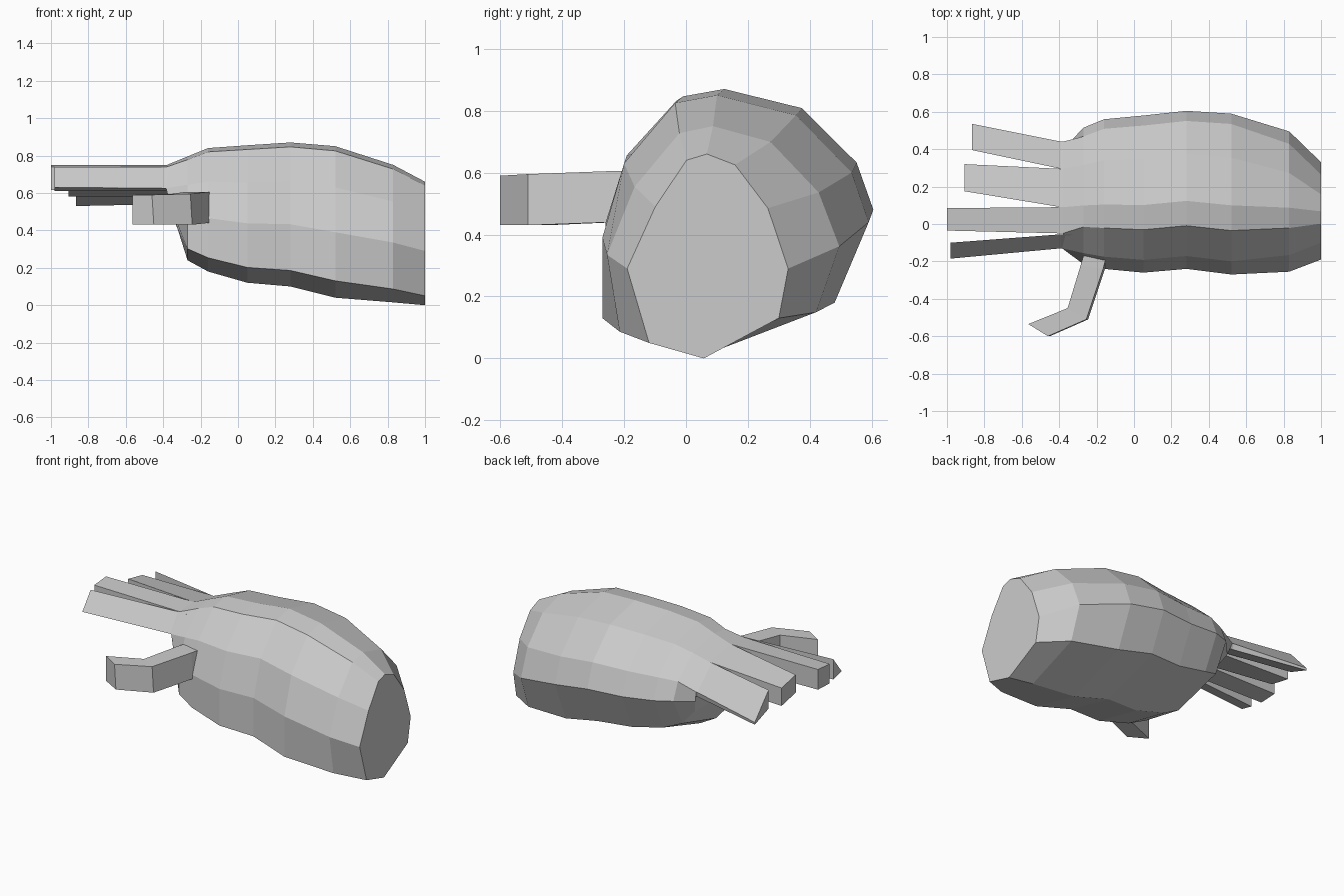
import bpy, bmesh

if "Cube" in bpy.data.objects:
    bpy.data.objects.remove(bpy.data.objects["Cube"])


def make(name, rings):
    """Loft a closed mesh through equally sized rings of points."""
    bm = bmesh.new()
    loops = [[bm.verts.new(p) for p in ring] for ring in rings]
    n = len(loops[0])
    for a, b in zip(loops, loops[1:]):
        for i in range(n):
            j = (i + 1) % n
            bm.faces.new((a[i], a[j], b[j], b[i]))
    bm.faces.new(loops[0])
    bm.faces.new(loops[-1])
    bmesh.ops.recalc_face_normals(bm, faces=bm.faces)
    mesh = bpy.data.meshes.new(name)
    bm.to_mesh(mesh)
    bm.free()
    bpy.context.collection.objects.link(bpy.data.objects.new(name, mesh))


def unit(profile):
    """Scale a (y, z) profile to the 0..1 square."""
    ys, zs = zip(*profile)
    return [((y - min(ys)) / (max(ys) - min(ys)), (z - min(zs)) / (max(zs) - min(zs)))
            for y, z in profile]


# Cross-sections of the wrist cut and of the palm
wrist = unit([(.065, .66), (.155, .625), (.26, .485), (.325, .29), (.295, .13),
              (.055, 0), (-.12, .05), (-.19, .29), (-.10, .49), (0, .64)])
palm = unit([(.10, .85), (.355, .785), (.535, .60), (.59, .44), (.48, .18),
             (.08, .04), (-.27, .13), (-.27, .39), (-.20, .63), (-.035, .825)])

# Stations: x, y range, z range, share of wrist profile
stations = [(1.0, -.19, .33, 0, .66, 1), (.83, -.255, .495, .015, .75, .4),
            (.52, -.27, .59, .04, .85, 0), (.28, -.24, .605, .10, .87, 0),
            (.05, -.26, .58, .12, .855, 0), (-.16, -.24, .56, .18, .84, 0),
            (-.27, -.215, .515, .24, .795, 0)]
rings = []
for x, y0, y1, z0, z1, t in stations:
    rings.append([(x, y0 + (y1 - y0) * (p[0] + (w[0] - p[0]) * t),
                   z0 + (z1 - z0) * (p[1] + (w[1] - p[1]) * t))
                  for p, w in zip(palm, wrist)])

# Knuckle end of the palm
rings.append([(-.38, .09, .75), (-.38, .295, .71), (-.38, .44, .575), (-.36, .42, .50),
              (-.31, .35, .40), (-.32, .10, .40), (-.33, -.08, .43),
              (-.35, -.15, .50), (-.385, -.13, .625), (-.38, -.05, .74)])
make("palm", rings)


# Fingers: root section and tip section as (y, z) outlines
fingers = {
    "index_finger": (-.98, [(-.055, .74), (-.13, .625), (-.055, .61)],
                     [(-.10, .74), (-.185, .63), (-.10, .61)]),
    "middle_finger": (-1.0, [(-.05, .74), (.09, .75), (.09, .615), (-.05, .615)],
                      [(-.035, .74), (.085, .75), (.085, .62), (-.035, .615)]),
    "ring_finger": (-.905, [(.09, .75), (.295, .71), (.295, .58), (.09, .61)],
                    [(.175, .725), (.32, .695), (.32, .58), (.175, .61)]),
    "little_finger": (-.865, [(.295, .71), (.44, .575), (.43, .54), (.295, .59)],
                      [(.395, .70), (.535, .545), (.535, .53), (.395, .58)]),
}
for name, (tip_x, root, tip) in fingers.items():
    inner = [(-.33, y, z) for y, z in root]
    base = [(-.39, y, z) for y, z in root]
    make(name, [inner, base, [(tip_x, y, z) for y, z in tip]])

# Thumb: bent bar, each station given by its two side points
thumb = [((-.25, -.10), (-.13, -.10), .44, .605), ((-.285, -.22), (-.165, -.24), .44, .605),
         ((-.355, -.45), (-.255, -.51), .43, .595), ((-.565, -.535), (-.46, -.60), .43, .59)]
make("thumb", [[(*a, z1), (*b, z1), (b[0] + .01, b[1], z0), (*a, z0)]
               for a, b, z0, z1 in thumb])
